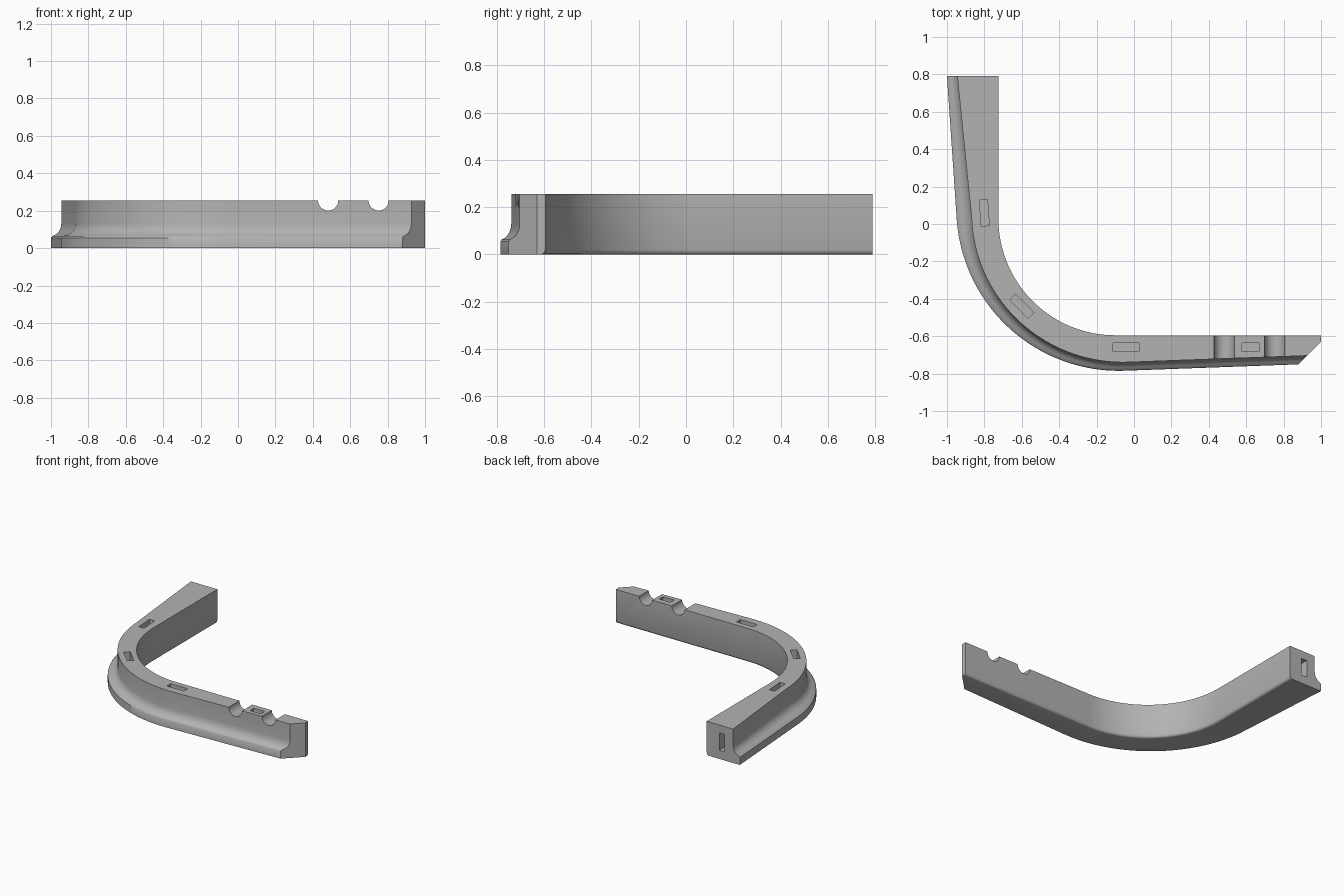
import bpy, bmesh
from math import radians, cos, sin, pi
from mathutils import Vector

cube = bpy.data.objects.get("Cube")
if cube:
    bpy.data.objects.remove(cube, do_unlink=True)

HEIGHT = 0.255
STEPS = 40
grey = bpy.data.materials.new("plain_grey")
grey.use_nodes = True
grey.diffuse_color = (0.45, 0.45, 0.45, 1)
grey.node_tree.nodes["Principled BSDF"].inputs["Base Color"].default_value = (0.45, 0.45, 0.45, 1)


def make_object(name, bm):
    bmesh.ops.recalc_face_normals(bm, faces=bm.faces)
    mesh = bpy.data.meshes.new(name)
    bm.to_mesh(mesh)
    bm.free()
    mesh.materials.append(grey)
    ob = bpy.data.objects.new(name, mesh)
    bpy.context.collection.objects.link(ob)
    return ob


def polar(cx, cy, r, a):
    return Vector((cx + r * cos(a), cy + r * sin(a), 0))


# Stations along the bend: inner edge, outer foot edge, outward normal, foot width
stations = []
first, last = radians(183.9), radians(272.1)
for i in range(STEPS + 1):
    t = i / STEPS
    a = first + (last - first) * t
    inner = polar(-0.1, 0.03, 0.625, pi + t * pi / 2)
    outer = polar(-0.08, 0.085, 0.87, a)
    stations.append((inner, outer, Vector((cos(a), sin(a), 0)), 0.08 - 0.035 * t))

# Straight legs, a little long so that the ends can be trimmed
n0, n1 = stations[0][2], stations[-1][2]
back = (Vector((-0.725, 0.85, 0)), stations[0][1] + Vector((n0.y, -n0.x, 0)) * -0.83, n0, 0.053)
if back[1].y < 0:
    back = (back[0], stations[0][1] + Vector((n0.y, -n0.x, 0)) * 0.83, n0, 0.053)
side = (Vector((1.1, -0.595, 0)), stations[-1][1] + Vector((-n1.y, n1.x, 0)) * 1.15, n1, 0.045)
stations = [back] + stations + [side]

# Cross-section: outer foot with a hollow curve up to the wall
FOOT = [(0, 0), (0, 0.055), (0.12, 0.064), (0.4, 0.071), (0.65, 0.081),
        (0.84, 0.096), (0.95, 0.112), (1, 0.13), (1, HEIGHT)]
# Inner wall with a softened bottom edge
INNER = [(0, HEIGHT), (0, 0.02), (0.004, 0.009), (0.009, 0.003), (0.018, 0)]

bm = bmesh.new()
rings = []
for inner, outer, n, width in stations:
    pts = [outer - n * width * f + Vector((0, 0, z)) for f, z in FOOT]
    pts += [inner + n * f + Vector((0, 0, z)) for f, z in INNER]
    rings.append([bm.verts.new(p) for p in pts])
for r, s in zip(rings, rings[1:]):
    for k in range(len(r)):
        j = (k + 1) % len(r)
        bm.faces.new((r[k], r[j], s[j], s[k]))


def trim(co, normal):
    geom = bm.verts[:] + bm.edges[:] + bm.faces[:]
    cut = bmesh.ops.bisect_plane(bm, geom=geom, plane_co=co, plane_no=normal, clear_outer=True)
    edges = [e for e in cut["geom_cut"] if isinstance(e, bmesh.types.BMEdge)]
    bmesh.ops.contextual_create(bm, geom=edges)


# Square back end, square side end, then the mitred corner
trim((0, 0.79, 0), (0, 1, 0))
trim((1, 0, 0), (1, 0, 0))
trim((1, -0.63, 0), (1, -1, 0))
rail = make_object("curved_rail", bm)


def slot_cutter(loc, size, turn=0):
    bpy.ops.mesh.primitive_cube_add(size=1, location=loc, rotation=(0, 0, radians(turn)))
    ob = bpy.context.object
    ob.scale = size
    return ob


def groove_cutter(x):
    bpy.ops.mesh.primitive_cylinder_add(vertices=40, radius=0.054, depth=0.5,
                                        location=(x, -0.65, HEIGHT), rotation=(pi / 2, 0, 0))
    return bpy.context.object


# Top slots, back end slot and the two cross grooves
cutters = [
    slot_cutter((-0.8, 0.06, HEIGHT), (0.043, 0.14, 0.16), 4),
    slot_cutter((-0.6, -0.44, HEIGHT), (0.14, 0.045, 0.16), -45),
    slot_cutter((-0.043, -0.66, HEIGHT), (0.14, 0.045, 0.16)),
    slot_cutter((0.623, -0.66, HEIGHT), (0.092, 0.045, 0.16)),
    slot_cutter((-0.852, 0.79, 0.13), (0.045, 0.16, 0.13)),
    groove_cutter(0.482),
    groove_cutter(0.752),
]
for c in cutters:
    c.name = "cutter"
    c.hide_render = True
    mod = rail.modifiers.new("cut", "BOOLEAN")
    mod.operation = "DIFFERENCE"
    mod.solver = "EXACT"
    mod.object = c

bpy.ops.object.select_all(action="DESELECT")
rail.select_set(True)
bpy.context.view_layer.objects.active = rail
for m in list(rail.modifiers):
    bpy.ops.object.modifier_apply(modifier=m.name)
for c in cutters:
    bpy.data.objects.remove(c, do_unlink=True)
bpy.ops.object.shade_smooth_by_angle(angle=radians(35))
